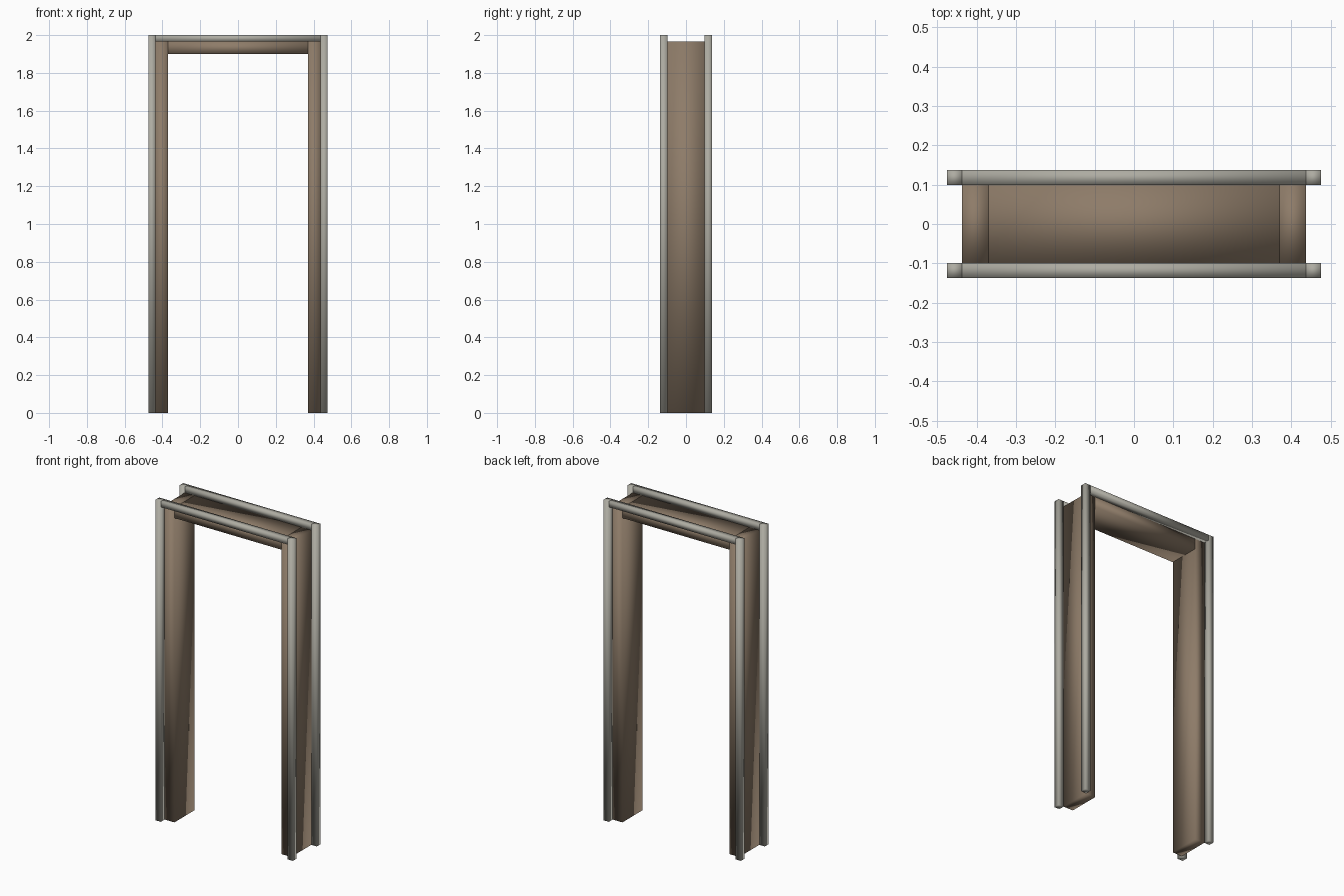
import bpy, bmesh

if "Cube" in bpy.data.objects:
    bpy.data.objects.remove(bpy.data.objects["Cube"])


def material(name, color):
    m = bpy.data.materials.new(name)
    m.diffuse_color = color
    m.use_nodes = True
    m.node_tree.nodes["Principled BSDF"].inputs["Base Color"].default_value = m.diffuse_color
    return m


WOOD = material("brown_wood", (0.27, 0.20, 0.14, 1))
TRIM = material("pale_trim", (0.42, 0.41, 0.36, 1))


def box(name, lo, hi, mat):
    """Axis-aligned box between two corners, softly shaded."""
    mesh = bpy.data.meshes.new(name)
    bm = bmesh.new()
    bmesh.ops.create_cube(bm, size=1)
    for v in bm.verts:
        v.co = [(a + b) / 2 + c * (b - a) for a, b, c in zip(lo, hi, v.co)]
    for f in bm.faces:
        f.smooth = True
    bm.to_mesh(mesh)
    bm.free()
    mesh.materials.append(mat)
    ob = bpy.data.objects.new(name, mesh)
    bpy.context.collection.objects.link(ob)
    return ob


INNER, OUTER, EDGE = 0.37, 0.437, 0.475   # half widths in x
D, DT = 0.099, 0.137                      # half depths in y
HEAD, LINTEL, TOP = 1.9, 1.965, 2.0       # heights

# Brown lining: two jambs and the head between them
for side, s in (("left", -1), ("right", 1)):
    x0, x1 = sorted((s * INNER, s * OUTER))
    box(side + "_jamb", (x0, -D, 0), (x1, D, LINTEL), WOOD)
box("head_jamb", (-INNER, -D, HEAD), (INNER, D, LINTEL), WOOD)

# Pale trim around the outer edge, front and back
for face, f in (("front", -1), ("back", 1)):
    y0, y1 = sorted((f * D, f * DT))
    for side, s in (("left", -1), ("right", 1)):
        x0, x1 = sorted((s * OUTER, s * EDGE))
        box(f"{face}_{side}_trim", (x0, y0, 0), (x1, y1, TOP), TRIM)
    box(f"{face}_top_trim", (-OUTER, y0, LINTEL), (OUTER, y1, TOP), TRIM)
